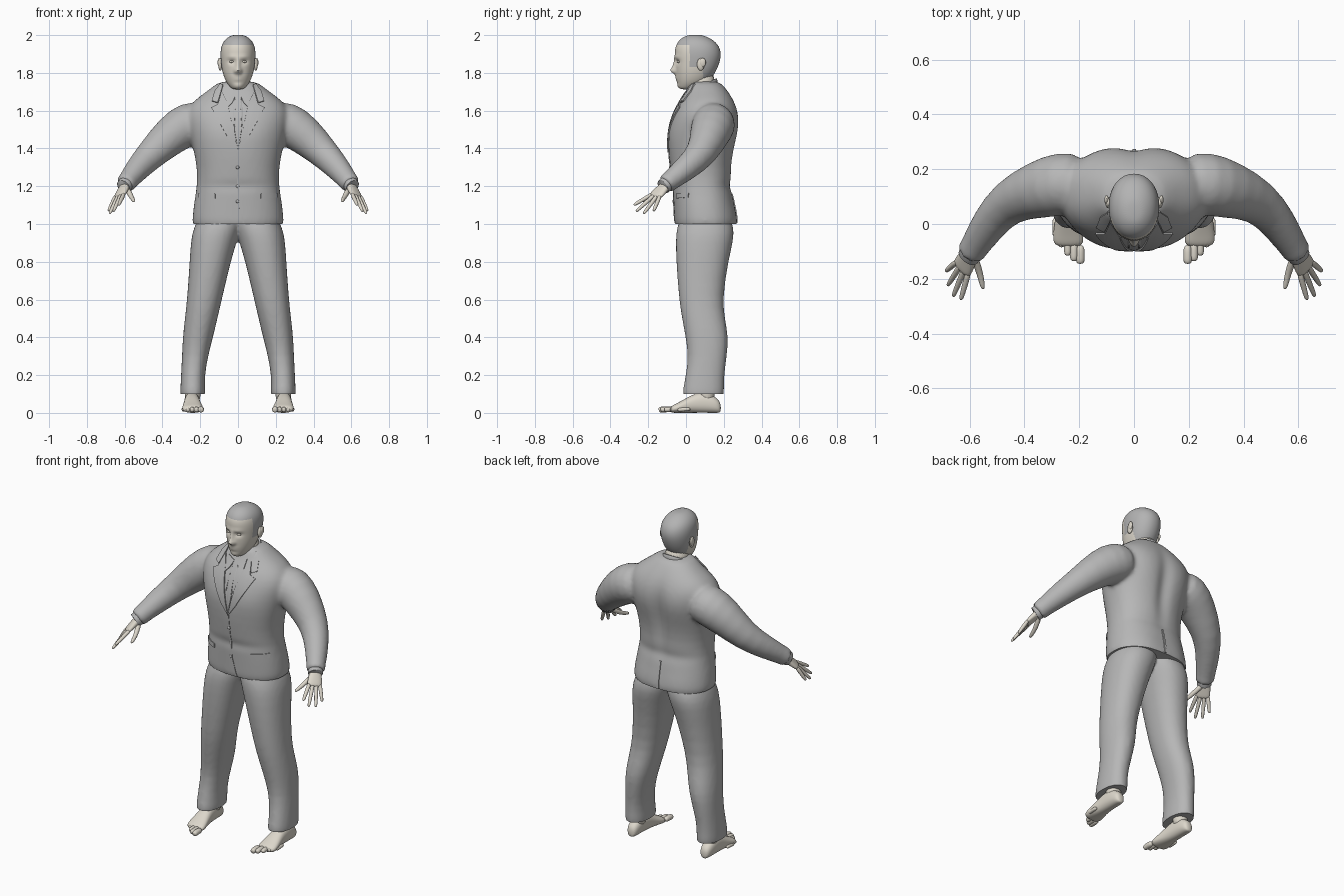
import bpy, bmesh, math
from mathutils import Vector as V
from mathutils.bvhtree import BVHTree

cube = bpy.data.objects.get("Cube")
if cube:
    bpy.data.objects.remove(cube)


def material(name, rgb):
    m = bpy.data.materials.new(name)
    m.use_nodes = True
    m.diffuse_color = (*rgb, 1)
    m.node_tree.nodes["Principled BSDF"].inputs["Base Color"].default_value = (*rgb, 1)
    return m


SUIT = material("suit_grey", (0.47, 0.47, 0.47))
HAIR = material("hair_grey", (0.45, 0.45, 0.45))
SKIN = material("skin", (0.72, 0.68, 0.60))


def loft(bm, rings, sides=24, power=2.0):
    """Closed skin over rings given as (centre, half-axis, half-axis)."""
    loops = []
    for c, u, v in rings:
        loop = []
        for i in range(sides):
            a = math.tau * (i + 0.5) / sides
            p, q = [math.copysign(abs(t) ** (2 / power), t) for t in (math.cos(a), math.sin(a))]
            loop.append(bm.verts.new(V(c) + V(u) * p + V(v) * q))
        loops.append(loop)
    for a, b in zip(loops, loops[1:]):
        for i in range(sides):
            j = (i + 1) % sides
            bm.faces.new((a[i], a[j], b[j], b[i]))
    bm.faces.new(loops[0])
    bm.faces.new(loops[-1])


def level(rows):
    """Horizontal rings from rows of z, x range, y range."""
    return [(((x0 + x1) / 2, (y0 + y1) / 2, z), ((x1 - x0) / 2, 0, 0), (0, (y1 - y0) / 2, 0))
            for z, x0, x1, y0, y1 in rows]


def tube(path):
    """Round rings along a path of x, y, z, radius."""
    rings = []
    for i, p in enumerate(path):
        t = V(path[min(i + 1, len(path) - 1)][:3]) - V(path[max(i - 1, 0)][:3])
        u = t.cross(V((0, 0, 1)))
        u = u.normalized() if u.length > 1e-5 else V((1, 0, 0))
        v = t.normalized().cross(u)
        rings.append((p[:3], u * p[3], v * p[3]))
    return rings


def flip(rings, s):
    return [tuple(V((s * q[0], q[1], q[2])) for q in ring) for ring in rings]


def finish(bm, name, mat, subsurf=0, voxel=0, bumps=(), cut=None, solid=0):
    bmesh.ops.recalc_face_normals(bm, faces=bm.faces[:])
    me = bpy.data.meshes.new(name)
    bm.to_mesh(me)
    bm.free()
    ob = bpy.data.objects.new(name, me)
    bpy.context.scene.collection.objects.link(ob)
    if subsurf:
        ob.modifiers.new("Subdivide", 'SUBSURF').levels = subsurf
    if voxel:
        r = ob.modifiers.new("Blend", 'REMESH')
        r.mode, r.voxel_size = 'VOXEL', voxel
        s = ob.modifiers.new("Relax", 'SMOOTH')
        s.factor, s.iterations = 0.5, 6
    if solid:
        s = ob.modifiers.new("Thickness", 'SOLIDIFY')
        s.thickness, s.offset = solid * 2, 0
    bpy.context.view_layer.update()
    dg = bpy.context.evaluated_depsgraph_get()
    ob.data = me = bpy.data.meshes.new_from_object(ob.evaluated_get(dg))
    ob.modifiers.clear()
    # soft sculpted bumps: centre, spread, push
    for c, sp, push in bumps:
        for v in me.vertices:
            d = sum(((v.co[k] - c[k]) / sp[k]) ** 2 for k in range(3))
            if d < 16:
                v.co += V(push) * math.exp(-d / 2)
    if cut is not None:
        bm = bmesh.new()
        bm.from_mesh(me)
        bmesh.ops.bisect_plane(bm, geom=bm.verts[:] + bm.edges[:] + bm.faces[:],
                               plane_co=(0, 0, cut), plane_no=(0, 0, 1), clear_inner=True)
        bmesh.ops.holes_fill(bm, edges=[e for e in bm.edges if e.is_boundary], sides=0)
        bm.to_mesh(me)
        bm.free()
    me.materials.clear()
    me.materials.append(mat)
    me.shade_smooth()
    me.set_sharp_from_angle(angle=math.radians(50))
    return ob


# Jacket: body and sleeves blended together
bm = bmesh.new()
body = [(0.95, .245, -.06, .272), (1.02, .243, -.062, .268), (1.1, .236, -.066, .255),
        (1.2, .217, -.07, .242), (1.3, .217, -.085, .242), (1.4, .238, -.096, .257),
        (1.5, .262, -.09, .277), (1.58, .275, -.07, .279), (1.64, .25, -.04, .262),
        (1.685, .19, -.008, .237), (1.725, .135, .01, .207), (1.76, .095, .02, .175)]
loft(bm, level([(z, -w, w, f, b) for z, w, f, b in body]), 32, 2.3)
sleeve = tube([(.17, .15, 1.55, .1), (.26, .15, 1.535, .12), (.35, .125, 1.475, .107),
               (.46, .085, 1.37, .081), (.53, 0, 1.295, .068), (.58, -.08, 1.232, .053),
               (.595, -.103, 1.213, .053), (.6, -.11, 1.207, .052)])
for s in (-1, 1):
    loft(bm, flip(sleeve, s))
folds = [((0, .26, 1.42), (.03, .1, .14), (0, -.018, 0)),
         ((0, -.09, 1.2), (.15, .1, .02), (0, .006, 0)),
         ((0, .25, 1.2), (.2, .1, .025), (0, -.008, 0))]
for s in (-1, 1):
    folds += [((s * .12, .27, 1.52), (.06, .1, .08), (0, .008, 0)),
              ((s * .11, -.09, 1.48), (.06, .1, .06), (0, -.006, 0)),
              ((s * .11, .26, 1.04), (.07, .1, .06), (0, .008, 0))]
jacket = finish(bm, "jacket", SUIT, 1, .012, folds, 1.0)
bm = bmesh.new()
bm.from_mesh(jacket.data)
surface = BVHTree.FromBMesh(bm)
bm.free()


def on_jacket(x, z, side=-1):
    hit = surface.ray_cast(V((x, side, z)), V((0, -side, 0)))[0]
    return hit if hit else surface.find_nearest(V((x, 0, z)))[0]


def plate(name, outline, thick, mirrored=False, side=-1):
    """Thin panel laid onto the jacket from an x, z outline."""
    bm = bmesh.new()
    for s in ((1, -1) if mirrored else (1,)):
        f = bm.faces.new([bm.verts.new((s * x, 0, z)) for x, z in outline])
        bmesh.ops.triangulate(bm, faces=[f])
    bmesh.ops.subdivide_edges(bm, edges=bm.edges[:], cuts=5, use_grid_fill=True)
    for v in bm.verts:
        v.co = on_jacket(v.co.x, v.co.z, side)
    finish(bm, name, SUIT, solid=thick)


# Jacket and shirt details
plate("lapels", [(0, 1.38), (.05, 1.45), (.1, 1.54), (.14, 1.615), (.107, 1.63),
                 (.085, 1.7), (.055, 1.64), (.03, 1.52)], .007, True)
plate("jacket_collar", [(.107, 1.64), (.137, 1.65), (.122, 1.7), (.092, 1.74),
                        (.078, 1.735), (.088, 1.7)], .007, True)
plate("shirt_collar_wings", [(.012, 1.68), (.06, 1.7), (.06, 1.61), (.03, 1.64)], .006, True)
plate("tie", [(-.018, 1.68), (.018, 1.68), (.012, 1.635), (.02, 1.5), (0, 1.39),
              (-.02, 1.5), (-.012, 1.635)], .004)
plate("front_edge", [(-.008, 1.39), (.002, 1.39), (.008, 1.12), (.035, 1.005),
                     (.025, 1.005), (-.002, 1.12)], .003)
plate("pocket_flaps", [(.12, 1.135), (.205, 1.14), (.205, 1.165), (.12, 1.16)], .005, True)
plate("back_vent", [(-.006, 1.005), (.008, 1.005), (.006, 1.16), (-.004, 1.16)], .005, side=1)


def ellipsoid(bm, centre, size):
    made = bmesh.ops.create_uvsphere(bm, u_segments=20, v_segments=12, radius=1)["verts"]
    for v in made:
        v.co = V(centre) + V([a * b for a, b in zip(v.co, size)])


bm = bmesh.new()
for z in (1.12, 1.2, 1.3):
    ellipsoid(bm, on_jacket(-.002, z), (.009, .006, .009))
finish(bm, "buttons", SUIT)

bm = bmesh.new()
loft(bm, [((0, .085, z), (w, 0, 0), (0, w, .04)) for z, w in ((1.65, .09), (1.7, .085), (1.732, .08), (1.735, .079))])
finish(bm, "shirt_collar_band", SUIT, 1)

# Trousers: two legs joined at the seat
bm = bmesh.new()
leg = level([(.06, .172, .308, -.025, .203), (.12, .174, .306, -.018, .202),
             (.2, .176, .302, -.002, .203), (.3, .158, .297, .012, .217),
             (.4, .132, .293, -.003, .227), (.5, .108, .282, -.022, .207),
             (.6, .085, .27, -.038, .194), (.8, .038, .257, -.053, .224),
             (.92, .002, .25, -.056, .254), (.98, -.02, .235, -.05, .255),
             (1.03, -.03, .21, -.03, .235), (1.1, -.03, .19, -.02, .215)])
for s in (-1, 1):
    loft(bm, flip(leg, s), 24, 2.2)
finish(bm, "trousers", SUIT, 1, .011, cut=.1)

# Head with a sculpted face
bm = bmesh.new()
skull = [(1.712, .025, -.028, .03), (1.725, .042, -.038, .07), (1.75, .062, -.046, .115),
         (1.785, .077, -.052, .145), (1.82, .086, -.055, .165), (1.86, .091, -.056, .18),
         (1.9, .094, -.06, .187), (1.94, .09, -.057, .177), (1.97, .075, -.04, .15),
         (1.99, .052, -.015, .115), (2.002, .025, .015, .08)]
loft(bm, level([(z, -w, w, f, b) for z, w, f, b in skull]), 32, 2.1)
face = [((0, -.06, 1.812), (.012, .04, .013), (0, -.026, 0)),
        ((0, -.06, 1.845), (.008, .04, .02), (0, -.013, 0)),
        ((0, -.055, 1.78), (.02, .04, .004), (0, -.007, 0)),
        ((0, -.055, 1.764), (.018, .04, .005), (0, -.007, 0)),
        ((0, -.04, 1.73), (.018, .04, .012), (0, -.006, 0))]
for s in (-1, 1):
    face += [((s * .034, -.055, 1.86), (.014, .04, .008), (0, .012, 0)),
             ((s * .032, -.055, 1.883), (.02, .04, .007), (0, -.005, 0)),
             ((s * .013, -.06, 1.808), (.006, .04, .006), (0, -.008, 0))]
head = finish(bm, "head", SKIN, 2, bumps=face)
head.data.materials.append(HAIR)
for p in head.data.polygons:
    c = p.center
    hair = c.z > 1.95 or (c.z > 1.835 and c.y > .02) or (c.z > 1.77 and c.y > .09)
    p.material_index = 1 if hair else 0

bm = bmesh.new()
loft(bm, level([(1.6, -.078, .078, .02, .16), (1.7, -.07, .07, .015, .157), (1.82, -.066, .066, .02, .155)]))
finish(bm, "neck", SKIN, 1)

bm = bmesh.new()
for s in (-1, 1):
    ellipsoid(bm, (s * .094, .078, 1.845), (.011, .02, .033))
    ellipsoid(bm, (s * .1, .088, 1.855), (.008, .017, .024))
finish(bm, "ears", SKIN)

bm = bmesh.new()
for s in (-1, 1):
    ellipsoid(bm, (s * .034, -.037, 1.86), (.012, .012, .007))
finish(bm, "eyes", SKIN)

# Hands: palm, four fingers and thumb
across = V((-.66, -.7, .2)).normalized()
wrist, knuckle = V((.585, -.088, 1.223)), V((.63, -.166, 1.145))
normal = (knuckle - wrist).cross(across).normalized()
palm = [(wrist.lerp(knuckle, t), across * w, normal * h) for t, w, h in
        ((-.2, .03, .026), (.15, .03, .024), (.45, .037, .02), (.8, .043, .016), (1.05, .041, .013))]
tips = [(.632, -.277, 1.1), (.66, -.265, 1.066), (.68, -.225, 1.054), (.686, -.172, 1.068)]
digits = []
for k, tip in enumerate(tips):
    base = knuckle + across * (.033 - .022 * k)
    digits.append([(*base.lerp(V(tip), t), r) for t, r in
                   ((-.2, .011), (.2, .0115), (.55, .0105), (.9, .009), (1, .005))])
digits.append([(.592, -.1, 1.195, .014), (.574, -.145, 1.162, .015), (.561, -.185, 1.138, .012),
               (.553, -.225, 1.124, .01), (.55, -.238, 1.12, .005)])
bm = bmesh.new()
for s in (-1, 1):
    loft(bm, flip(palm, s), 16, 2.3)
    for d in digits:
        loft(bm, flip(tube(d), s), 10)
finish(bm, "hands", SKIN, 2)

bm = bmesh.new()
for s in (-1, 1):
    loft(bm, flip(tube([(.58, -.08, 1.232, .04), (.603, -.118, 1.2, .041), (.606, -.122, 1.197, .039)]), s))
finish(bm, "shirt_cuffs", SUIT)

# Feet: instep, ankle and toes
foot = [((x, y, h / 2), (w, 0, 0), (0, 0, h / 2)) for y, x, w, h in
        ((.185, .245, .018, .05), (.165, .245, .035, .08), (.1, .245, .04, .115), (.04, .243, .042, .1),
         (-.01, .242, .05, .072), (-.05, .24, .057, .05), (-.085, .238, .053, .034))]
bm = bmesh.new()
for s in (-1, 1):
    loft(bm, flip(foot, s), 20, 2.3)
    loft(bm, flip(tube([(.24, .11, .05, .042), (.24, .11, .12, .042), (.24, .11, .18, .045)]), s))
    for k in range(5):
        x, y, r = .196 + .023 * k, -.145 + .005 * k * (k + 1), .017 - .0015 * k
        toe = [(x, y + .07, .02, r), (x, y + .03, .019, r), (x, y + .008, .017, r), (x, y, .015, r * .6)]
        loft(bm, flip(tube(toe), s), 10)
finish(bm, "feet", SKIN, 2)
